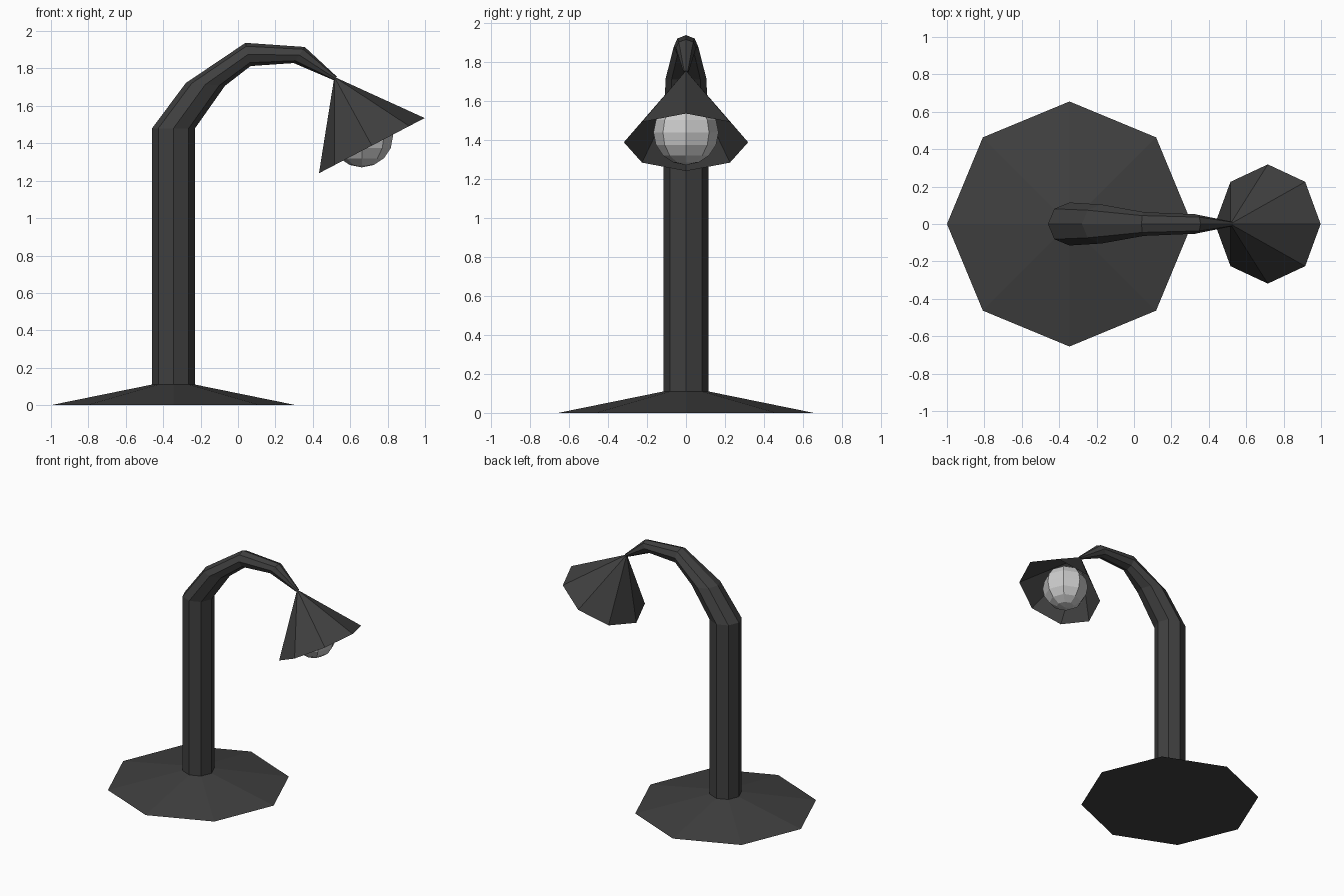
import bpy, bmesh, math
from mathutils import Vector

if "Cube" in bpy.data.objects:
    bpy.data.objects.remove(bpy.data.objects["Cube"])

SIDES = 8


def material(name, value):
    m = bpy.data.materials.new(name)
    m.diffuse_color = (value, value, value, 1)
    m.use_nodes = True
    m.node_tree.nodes["Principled BSDF"].inputs["Base Color"].default_value = m.diffuse_color
    return m


def finish(name, bm, mat):
    bmesh.ops.recalc_face_normals(bm, faces=bm.faces)
    mesh = bpy.data.meshes.new(name)
    bm.to_mesh(mesh)
    bm.free()
    mesh.materials.append(mat)
    obj = bpy.data.objects.new(name, mesh)
    bpy.context.collection.objects.link(obj)
    return obj


def loft(name, sections, mat, cap_start=False, cap_end=False):
    """Octagonal rings, each given by its two opposite points (x, z) in the side profile."""
    bm = bmesh.new()
    rings = []
    for (ox, oz), (ix, iz) in sections:
        o, i = Vector((ox, 0, oz)), Vector((ix, 0, iz))
        c, u = (o + i) / 2, (o - i) / 2
        v = Vector((0, u.length, 0))
        rings.append([bm.verts.new(c + u * math.cos(a) + v * math.sin(a))
                      for a in (math.tau * k / SIDES for k in range(SIDES))])
    for r, s in zip(rings, rings[1:]):
        for k in range(SIDES):
            n = (k + 1) % SIDES
            bm.faces.new((r[k], r[n], s[n], s[k]))
    if cap_start:
        bm.faces.new(rings[0])
    if cap_end:
        bm.faces.new(rings[-1])
    return finish(name, bm, mat)


dark = material("dark_metal", 0.05)
light = material("bulb_grey", 0.6)

# Flared foot
loft("base", [((-1.0, 0), (0.31, 0)),
              ((-0.46, 0.11), (-0.23, 0.11))], dark, cap_start=True)

# Upright post and tapering curved neck
loft("stem", [((-0.46, 0.11), (-0.23, 0.11)),
              ((-0.46, 1.48), (-0.23, 1.48)),
              ((-0.278, 1.723), (-0.07, 1.707)),
              ((0.04, 1.937), (0.067, 1.813)),
              ((0.357, 1.915), (0.298, 1.829)),
              ((0.53, 1.755), (0.51, 1.738))], dark, cap_end=True)

# Open, tilted conical shade
bm = bmesh.new()
apex = bm.verts.new((0.515, 0, 1.755))
low, high = Vector((0.433, 0, 1.24)), Vector((0.998, 0, 1.535))
mid, u = (low + high) / 2, (high - low) / 2
rim = [bm.verts.new(mid + u * math.cos(a) + Vector((0, u.length * math.sin(a), 0)))
       for a in (math.tau * k / SIDES for k in range(SIDES))]
for k in range(SIDES):
    bm.faces.new((apex, rim[k], rim[(k + 1) % SIDES]))
finish("shade", bm, dark)

# Bulb
bm = bmesh.new()
bmesh.ops.create_uvsphere(bm, u_segments=SIDES, v_segments=8, radius=0.167)
bulb = finish("bulb", bm, light)
bulb.location = (0.662, 0, 1.438)
